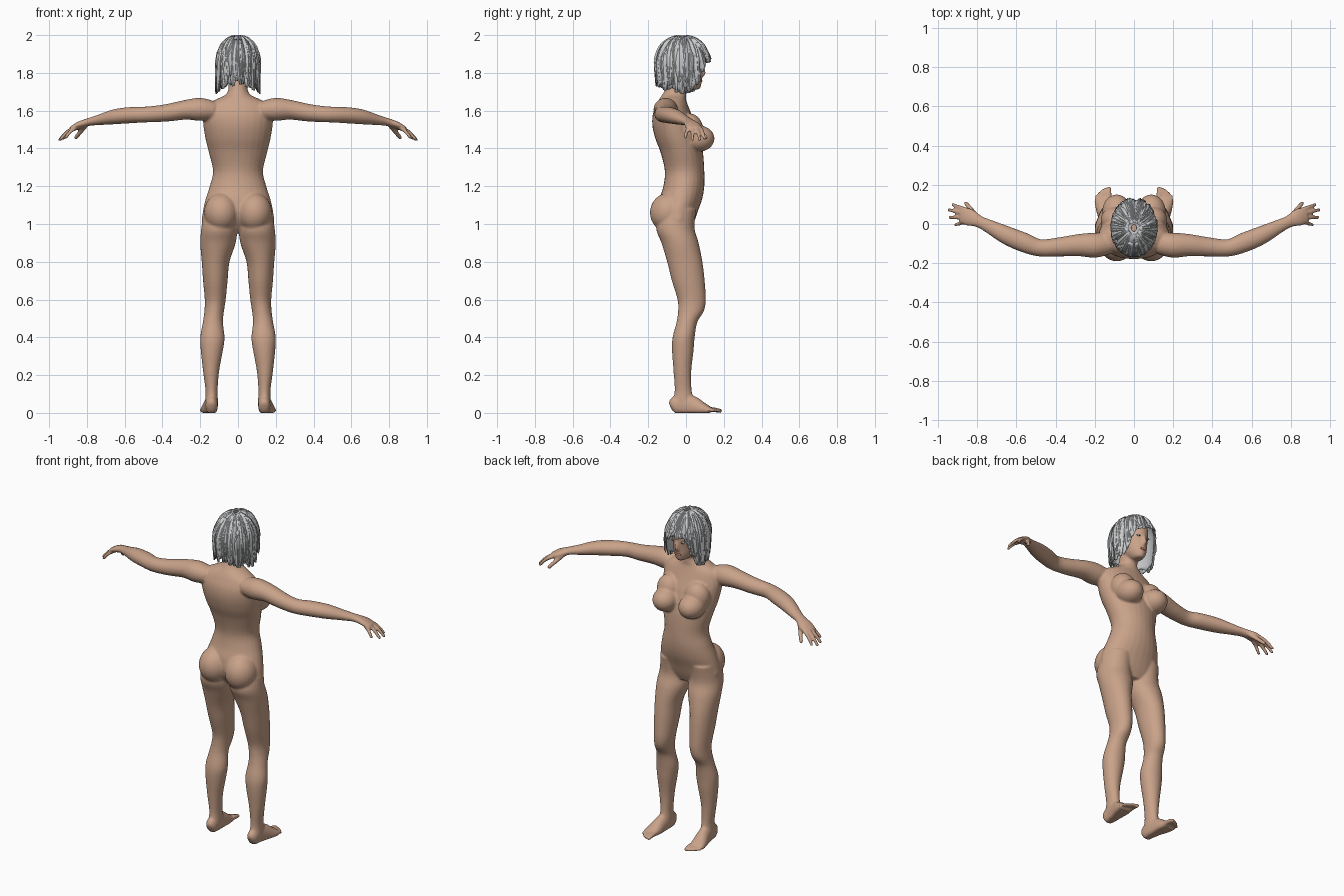
import bpy, bmesh, math, random
from mathutils import Vector, Matrix

if "Cube" in bpy.data.objects:
    bpy.data.objects.remove(bpy.data.objects["Cube"])

random.seed(7)


def material(name, r, g, b):
    m = bpy.data.materials.new(name)
    m.diffuse_color = (r, g, b, 1)
    m.use_nodes = True
    m.node_tree.nodes["Principled BSDF"].inputs["Base Color"].default_value = m.diffuse_color
    return m


SKIN = material("skin", 0.58, 0.36, 0.25)
HAIR = material("silver_hair", 0.58, 0.59, 0.60)
LIPS = material("lips", 0.42, 0.18, 0.14)
WHITE = material("eye_white", 0.75, 0.73, 0.70)
IRIS = material("iris", 0.08, 0.05, 0.03)


def spline(rows, steps=4):
    """Catmull-Rom interpolation of tuples."""
    out = []
    for i in range(len(rows) - 1):
        p0, p1 = rows[max(i - 1, 0)], rows[i]
        p2, p3 = rows[i + 1], rows[min(i + 2, len(rows) - 1)]
        for k in range(steps):
            t = k / steps
            out.append([0.5 * (2 * b + (c - a) * t + (2 * a - 5 * b + 4 * c - d) * t * t
                               + (3 * b - a - 3 * c + d) * t ** 3)
                        for a, b, c, d in zip(p0, p1, p2, p3)])
    return out + [list(rows[-1])]


def loft(bm, frames, s=1, n=28):
    """Skin ellipses given as (centre, u, v); s = -1 mirrors in x."""
    rings = []
    for c, u, v in frames:
        ring = []
        for k in range(n):
            a = 2 * math.pi * k / n
            p = c + u * math.cos(a) + v * math.sin(a)
            ring.append(bm.verts.new((p.x * s, p.y, max(p.z, 0.0))))
        rings.append(ring)
    faces = [bm.faces.new(rings[0]), bm.faces.new(rings[-1])]
    for a, b in zip(rings, rings[1:]):
        for k in range(n):
            faces.append(bm.faces.new((a[k], a[(k + 1) % n], b[(k + 1) % n], b[k])))
    bmesh.ops.recalc_face_normals(bm, faces=faces)


def column(bm, rows, s=1):
    """Horizontal sections: (z, x_min, x_max, y_back, y_front)."""
    loft(bm, [(Vector(((a + b) / 2, (c + d) / 2, z)), Vector(((b - a) / 2, 0, 0)),
               Vector((0, (d - c) / 2, 0))) for z, a, b, c, d in spline(rows)], s)


def tube(bm, rows, s=1, n=20):
    """Sections across a path: (x, y, z, half_width, half_height)."""
    pts = spline(rows)
    frames = []
    for i, (x, y, z, w, h) in enumerate(pts):
        t = Vector(pts[min(i + 1, len(pts) - 1)][:3]) - Vector(pts[max(i - 1, 0)][:3])
        side = t.cross(Vector((0, 0, 1))).normalized()
        up = side.cross(t).normalized()
        frames.append((Vector((x, y, z)), side * w, up * h))
    loft(bm, frames, s, n)


def ball(bm, c, r, s=1):
    m = Matrix.Translation((c[0] * s, c[1], c[2])) @ Matrix.Diagonal((*r, 1))
    bmesh.ops.create_uvsphere(bm, u_segments=24, v_segments=16, radius=1, matrix=m)


def digit(bm, a, b, r, s, droop=0.0):
    """Finger or toe from a to b with a rounded tip."""
    a, b = Vector(a), Vector(b)
    mid = (a + b) / 2 + Vector((0, 0, droop))
    tube(bm, [(*a, r * 1.1, r * 1.1), (*mid, r, r), (*b, r * .85, r * .85)], s, 12)
    ball(bm, b, (r * .85,) * 3, s)


def to_object(bm, name, mats, smooth=True):
    me = bpy.data.meshes.new(name)
    bm.to_mesh(me)
    bm.free()
    for m in mats:
        me.materials.append(m)
    for p in me.polygons:
        p.use_smooth = smooth
    ob = bpy.data.objects.new(name, me)
    bpy.context.collection.objects.link(ob)
    return ob


body = bmesh.new()

# torso
column(body, [(z, -x, x, b, f) for z, x, b, f in [
    (1.72, .048, -.105, -.005), (1.685, .065, -.125, .0), (1.66, .115, -.142, .0),
    (1.63, .165, -.158, .01), (1.58, .185, -.176, .03), (1.52, .183, -.178, .055),
    (1.45, .172, -.162, .075), (1.38, .155, -.135, .09), (1.28, .132, -.112, .097),
    (1.2, .150, -.12, .097), (1.13, .172, -.14, .085), (1.06, .187, -.145, .06),
    (1.0, .185, -.12, .04), (.955, .10, -.08, .02)]])
# neck and head
tube(body, [(0, -.08, 1.58, .06, .06), (0, -.062, 1.68, .052, .055), (0, -.035, 1.78, .05, .055)])
column(body, [(z, -x, x, b, f) for z, x, b, f in [
    (1.712, .02, .01, .068), (1.725, .036, -.03, .078), (1.755, .055, -.07, .084),
    (1.80, .067, -.12, .087), (1.85, .075, -.14, .092), (1.90, .075, -.14, .09),
    (1.95, .055, -.10, .055), (1.97, .02, -.05, .0)]])
tube(body, [(0, .084, 1.845, .008, .008), (0, .093, 1.80, .012, .012), (0, .085, 1.785, .014, .008)])

for s in (1, -1):
    # chest and seat volumes
    ball(body, (.088, .065, 1.452), (.074, .086, .07), s)
    ball(body, (.095, .02, 1.50), (.075, .07, .085), s)
    ball(body, (.088, -.09, 1.06), (.092, .101, .105), s)
    # leg
    column(body, [(1.08, .01, .18, -.13, .055), (.98, .004, .194, -.158, .045),
                  (.9, .012, .2, -.13, .067), (.8, .045, .192, -.10, .087),
                  (.7, .055, .185, -.075, .099), (.6, .065, .176, -.045, .105),
                  (.54, .074, .178, -.042, .095), (.48, .08, .186, -.05, .06),
                  (.4, .071, .2, -.071, .046), (.33, .08, .197, -.074, .04),
                  (.22, .10, .185, -.066, .028), (.12, .108, .172, -.06, .03),
                  (.06, .106, .174, -.07, .045), (.02, .11, .17, -.07, .04)], s)
    # foot and toes
    tube(body, [(.14, -.082, .032, .014, .022), (.14, -.065, .038, .03, .045),
                (.14, -.02, .042, .034, .058), (.145, .03, .036, .037, .056),
                (.152, .08, .022, .043, .04), (.16, .125, .014, .044, .02)], s)
    for bx, tx, ty, r in [(.128, .128, .18, .014), (.146, .148, .178, .010),
                          (.159, .164, .168, .010), (.172, .179, .156, .009),
                          (.186, .194, .142, .009)]:
        digit(body, (bx, .10, .016), (tx, ty, .011), r, s, .004)
    # arm and palm
    tube(body, [(.13, -.10, 1.60, .055, .05), (.20, -.108, 1.607, .064, .061),
                (.28, -.108, 1.604, .057, .052), (.38, -.117, 1.588, .049, .046),
                (.48, -.122, 1.58, .044, .042), (.56, -.095, 1.577, .05, .043),
                (.65, -.058, 1.568, .047, .040), (.74, -.012, 1.55, .035, .027),
                (.79, .012, 1.54, .031, .021), (.84, .034, 1.523, .044, .019),
                (.88, .045, 1.503, .042, .014)], s)
    # fingers and thumb
    for a, b in [((.86, .075, 1.508), (.925, .098, 1.452)), ((.87, .055, 1.508), (.945, .072, 1.446)),
                 ((.87, .033, 1.507), (.94, .034, 1.448)), ((.86, .012, 1.507), (.912, -.004, 1.458))]:
        digit(body, a, b, .0105, s, .008)
    digit(body, (.80, .035, 1.53), (.858, .106, 1.458), .013, s)

body = to_object(body, "body", [SKIN])
bpy.context.view_layer.objects.active = body
body.select_set(True)
fuse = body.modifiers.new("fuse", 'REMESH')
fuse.mode = 'VOXEL'
fuse.voxel_size = .0065
fuse.use_smooth_shade = True
soften = body.modifiers.new("soften", 'SMOOTH')
soften.factor = .5
soften.iterations = 5
for name in ("fuse", "soften"):
    bpy.ops.object.modifier_apply(modifier=name)

# eyes and mouth
for name, mat, c, r, sides in [("eye", WHITE, (.031, .079, 1.835), (.015, .006, .006), (1, -1)),
                               ("iris", IRIS, (.031, .0825, 1.835), (.006, .004, .0055), (1, -1)),
                               ("lips", LIPS, (0, .081, 1.757), (.022, .006, .007), (1,))]:
    bm = bmesh.new()
    for s in sides:
        ball(bm, c, r, s)
    to_object(bm, name, [mat])


# hair surface: azimuth 0 is the face side, t runs from crown to hem
def hem(az):
    a = abs((az + math.pi) % (2 * math.pi) - math.pi)
    if a < .55:
        return 1.875 - .02 * math.sin(2 * az)
    if a < 1.1:
        return 1.875 - .175 * (a - .55) / .55
    return 1.70 + .05 * max(0, (a - 1.7) / (math.pi - 1.7))


def scalp(az, t, lift=0.0):
    h = hem(az)
    z = h + (1.994 - h) * math.cos(min(t, 1) * math.pi / 2) - max(t - 1, 0) * .2
    d = 1.85 - z
    r = math.sqrt(max(0, 1 - (d / .145) ** 2)) if d < 0 else 1 - 3 * d * d
    if math.cos(az) < 0 and d > 0:
        r *= 1 - .7 * d * -math.cos(az)
    return Vector(((.110 * r + lift) * math.sin(az), -.02 + (.141 * r + lift) * math.cos(az),
                   z + (lift * .6 if d < -.08 else 0)))


def patch(bm, rows):
    grid = [[bm.verts.new(p) for p in row] for row in rows]
    for a, b in zip(grid, grid[1:]):
        for k in range(len(a) - 1):
            bm.faces.new((a[k], b[k], b[k + 1], a[k + 1]))


# base cap with a ragged edge
bm = bmesh.new()
N = 48
rag = [random.uniform(.95, 1.03) for _ in range(N)]
patch(bm, [[scalp(2 * math.pi * (k % N) / N, (.02 + .98 * i / 12) * (rag[k % N] if i == 12 else 1))
            for k in range(N + 1)] for i in range(13)])
bmesh.ops.remove_doubles(bm, verts=bm.verts, dist=.0003)
cap = to_object(bm, "hair_cap", [HAIR])

# overlapping tapered locks
bm = bmesh.new()
for i in range(90):
    az = 2 * math.pi * (i + random.random()) / 90 * 7
    t0 = random.choice((.08, .25, .45))
    t1 = random.uniform(.88, 1.07)
    width, sway = random.uniform(.13, .22), random.uniform(-.2, .2)
    lift = random.uniform(.002, .006)
    rows = []
    for k in range(8):
        f = k / 7
        t = t0 + (t1 - t0) * f
        w = width * (.25 + .75 * math.sin(math.pi * min(1, f * .8 + .15)))
        flare = .007 * max(0, t - .8) / .2
        rows.append([scalp(az + sway * f * f + w * j, t, lift * math.sin(math.pi * (.15 + .7 * f))
                           + flare + (.004 if j == 0 else 0)) for j in (-1, -.4, 0, .4, 1)])
    patch(bm, rows)
locks = to_object(bm, "hair_locks", [HAIR])
for ob in (cap, locks):
    thick = ob.modifiers.new("thickness", 'SOLIDIFY')
    thick.thickness = .004
    thick.offset = -1
    bpy.context.view_layer.objects.active = ob
    bpy.ops.object.select_all(action='DESELECT')
    ob.select_set(True)
    bpy.ops.object.shade_smooth_by_angle(angle=math.radians(30))
